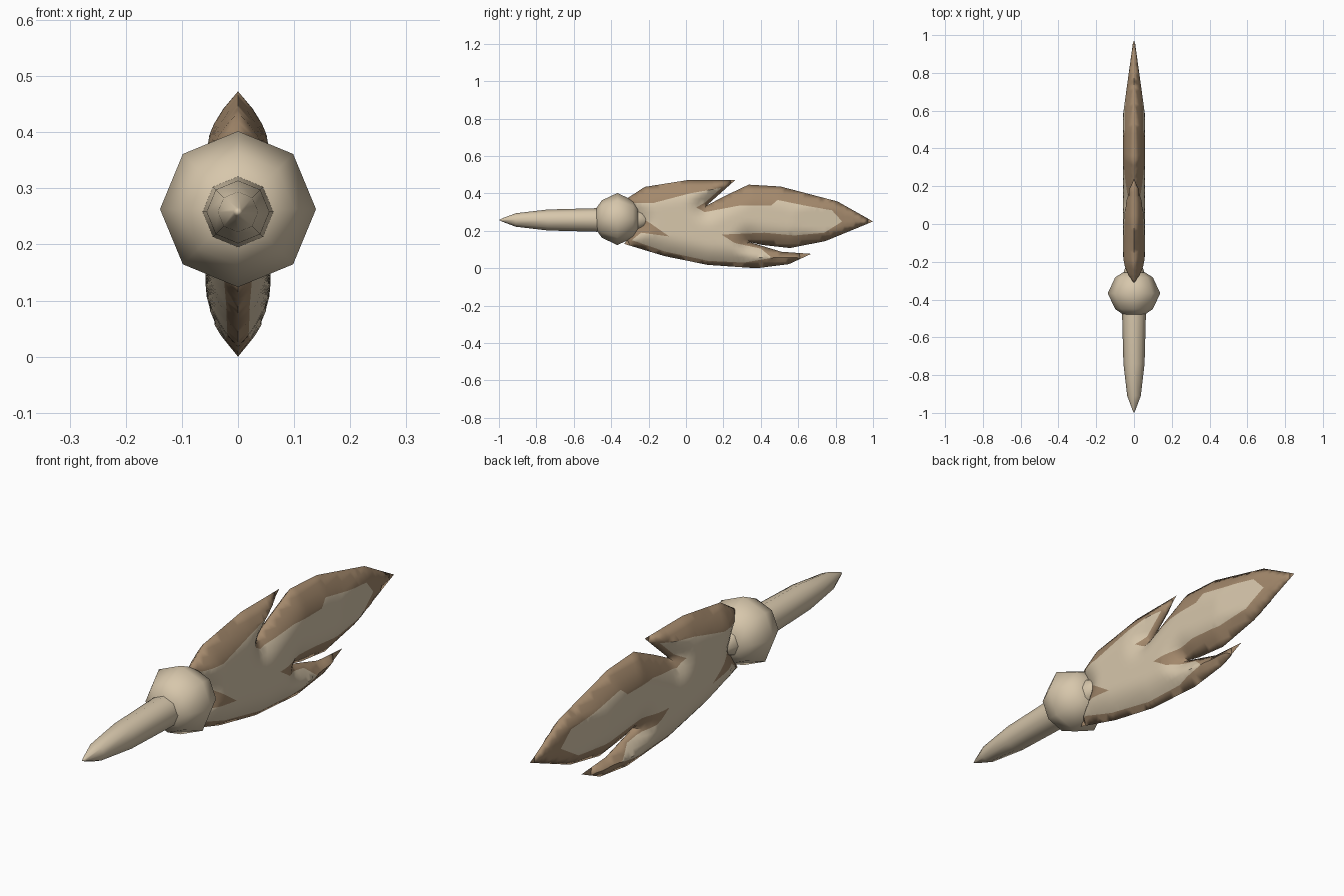
import bpy, math
from mathutils import Vector
from mathutils.geometry import delaunay_2d_cdt, intersect_point_line

if "Cube" in bpy.data.objects:
    bpy.data.objects.remove(bpy.data.objects["Cube"])


def material(name, rgb):
    m = bpy.data.materials.new(name)
    m.diffuse_color = (*rgb, 1)
    m.use_nodes = True
    m.node_tree.nodes["Principled BSDF"].inputs["Base Color"].default_value = m.diffuse_color
    return m


CREAM = material("cream", (0.68, 0.57, 0.41))
TAN = material("tan_brown", (0.37, 0.25, 0.15))


def make_object(name, verts, faces, mats, angle):
    me = bpy.data.meshes.new(name)
    me.from_pydata(verts, [], faces)
    for m in mats:
        me.materials.append(m)
    ob = bpy.data.objects.new(name, me)
    bpy.context.collection.objects.link(ob)
    bpy.ops.object.select_all(action='DESELECT')
    ob.select_set(True)
    bpy.context.view_layer.objects.active = ob
    bpy.ops.object.shade_smooth_by_angle(angle=math.radians(angle))
    return ob


def lathe(name, profile, z, sides=8):
    """Spin (y, radius) points round the y axis; the end points are poles."""
    verts, faces = [(0, profile[0][0], z)], []
    for y, r in profile[1:-1]:
        for i in range(sides):
            a = math.tau * i / sides
            verts.append((r * math.cos(a), y, z + r * math.sin(a)))
    verts.append((0, profile[-1][0], z))
    last, rings = len(verts) - 1, len(profile) - 2
    for i in range(sides):
        j = (i + 1) % sides
        faces.append((0, 1 + i, 1 + j))
        for k in range(rings - 1):
            a, b = 1 + k * sides, 1 + (k + 1) * sides
            faces.append((a + i, b + i, b + j, a + j))
        e = 1 + (rings - 1) * sides
        faces.append((e + i, last, e + j))
    return make_object(name, verts, faces, [CREAM], 50)


# Grip, running through the ball to a short point beyond it
lathe("handle", [(-1.0, 0), (-0.985, 0.008), (-0.91, 0.036), (-0.74, 0.056),
                 (-0.48, 0.063), (-0.27, 0.06), (-0.22, 0.042), (-0.18, 0)], 0.258)
# Round guard
lathe("ball_guard", [(-0.485, 0), (-0.478, 0.06), (-0.45, 0.1), (-0.367, 0.139),
                     (-0.283, 0.1), (-0.257, 0.06), (-0.25, 0)], 0.263)

# Blade outline and the cream area inside it, both as (y, z)
outline = [(-0.33, 0.13), (-0.115, 0.065), (0.115, 0.018), (0.377, 0.0), (0.55, 0.022),
           (0.67, 0.077), (0.51, 0.088), (0.34, 0.14), (0.405, 0.125), (0.555, 0.108),
           (0.745, 0.145), (1.0, 0.25), (0.81, 0.357), (0.505, 0.437), (0.335, 0.447),
           (0.205, 0.385), (0.11, 0.335), (0.265, 0.473), (0.02, 0.473), (-0.22, 0.435),
           (-0.32, 0.37), (-0.26, 0.25)]
cream = [(-0.29, 0.35), (-0.17, 0.35), (0.02, 0.40), (0.19, 0.43), (0.10, 0.35),
         (0.055, 0.325), (0.10, 0.30), (0.285, 0.335), (0.455, 0.335), (0.49, 0.365),
         (0.635, 0.335), (0.78, 0.31), (0.835, 0.25), (0.74, 0.19), (0.58, 0.175),
         (0.42, 0.19), (0.19, 0.18), (0.26, 0.135), (0.40, 0.105), (0.46, 0.055),
         (0.31, 0.03), (0.115, 0.04), (-0.115, 0.09), (-0.29, 0.15), (-0.24, 0.19),
         (-0.09, 0.17), (-0.19, 0.24), (-0.24, 0.27)]


def refine(poly, step=0.03):
    out = []
    for i, p in enumerate(poly):
        a, b = Vector(p), Vector(poly[(i + 1) % len(poly)])
        n = max(1, round((b - a).length / step))
        out += [a.lerp(b, k / n) for k in range(n)]
    return out


def inside(p, poly):
    hit = False
    for i, (x1, y1) in enumerate(poly):
        x0, y0 = poly[i - 1]
        if (y0 > p[1]) != (y1 > p[1]) and p[0] < (x1 - x0) * (p[1] - y0) / (y1 - y0) + x0:
            hit = not hit
    return hit


def edge_distance(p):
    best = 9.0
    for i, b in enumerate(outline):
        a, b = Vector(outline[i - 1]), Vector(b)
        t = intersect_point_line(p, a, b)[1]
        best = min(best, (p - a.lerp(b, min(1, max(0, t)))).length)
    return best


def thickness(p):
    d = edge_distance(p)
    if d < 1e-4:
        return 0.0
    t = min(d / 0.12, 1)
    return min(0.058 * (1 - (1 - t) ** 2), 0.058 * (1 - p[0]) / 0.42)


# Triangulate outline, colour border and an inner grid of points
pts, edges = [], []
for loop in (refine(outline), refine(cream)):
    s, n = len(pts), len(loop)
    pts += loop
    edges += [(s + i, s + (i + 1) % n) for i in range(n)]
for i in range(56):
    for j in range(20):
        p = Vector((-0.32 + 0.024 * (i + 0.5 * (j % 2)), 0.01 + 0.024 * j))
        if inside(p, outline) and edge_distance(p) > 0.012:
            pts.append(p)
flat, _, tris, *_ = delaunay_2d_cdt(pts, edges, [], 0, 1e-5)


def centre(t):
    return (flat[t[0]] + flat[t[1]] + flat[t[2]]) / 3


# Feathered blade: one lens-shaped side, mirrored
tris = [t for t in tris if inside(centre(t), outline)]
blade = make_object("feathered_blade", [(thickness(p), p[0], p[1]) for p in flat],
                    tris, [TAN, CREAM], 45)
for poly, t in zip(blade.data.polygons, tris):
    poly.material_index = int(inside(centre(t), cream))
mirror = blade.modifiers.new("mirror", 'MIRROR')
mirror.merge_threshold = 0.0005
